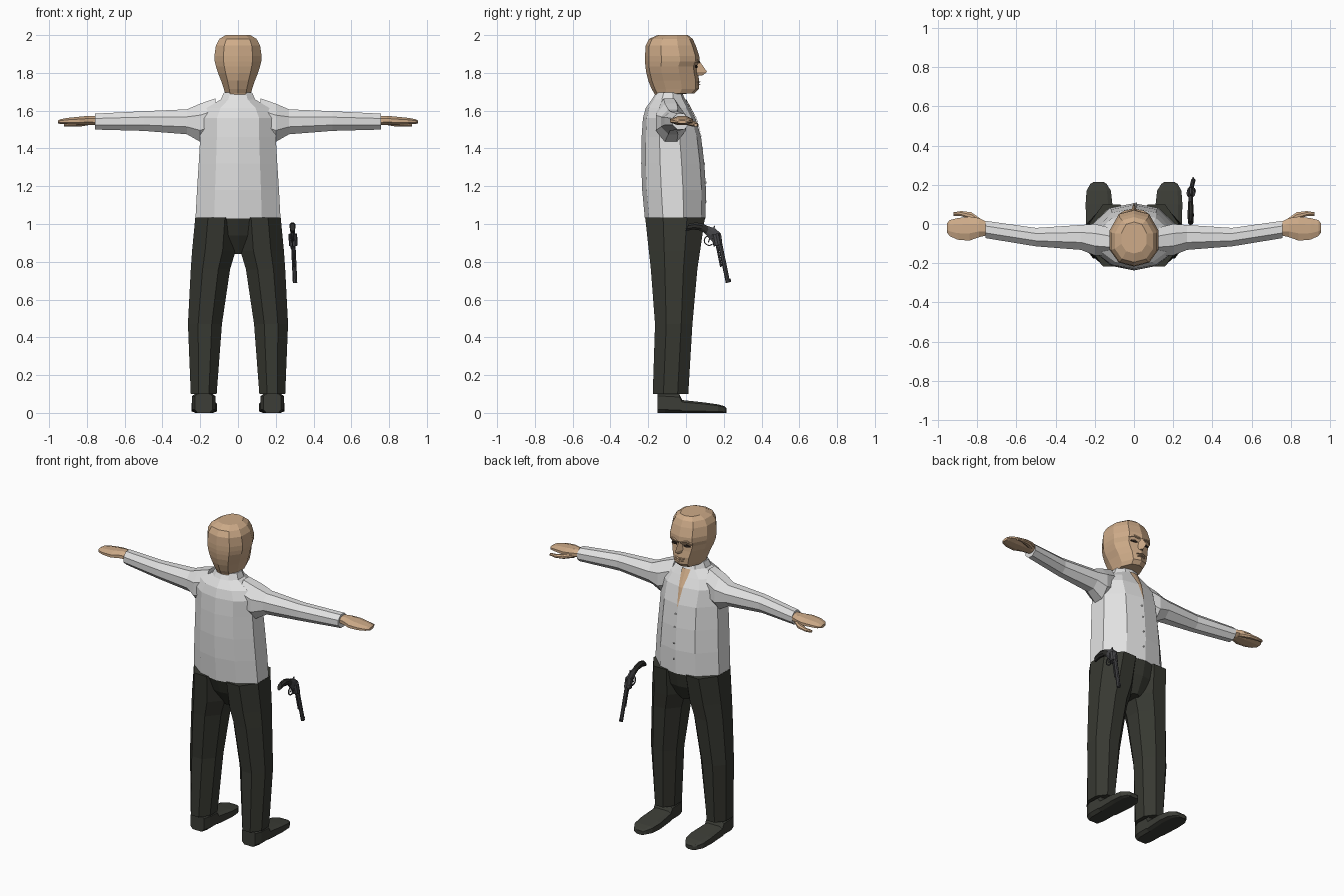
import bpy, bmesh, math
from mathutils import Vector

cube = bpy.data.objects.get("Cube")
if cube:
    bpy.data.objects.remove(cube, do_unlink=True)


def material(name, r, g, b):
    m = bpy.data.materials.new(name)
    m.use_nodes = True
    m.diffuse_color = (r, g, b, 1)
    m.node_tree.nodes["Principled BSDF"].inputs["Base Color"].default_value = (r, g, b, 1)
    return m


SKIN = material("skin", 0.62, 0.41, 0.25)
SHIRT = material("white_shirt", 0.76, 0.76, 0.76)
PANTS = material("dark_trousers", 0.038, 0.04, 0.031)
SHOE = material("dark_shoes", 0.045, 0.047, 0.038)
STEEL = material("gun_steel", 0.06, 0.06, 0.065)
GRIP = material("gun_grip", 0.025, 0.025, 0.023)
DARK = material("eye_dark", 0.03, 0.02, 0.015)


def loft(name, rings, mat, close=True):
    """Skin a row of equal rings with quads and cap both ends."""
    bm = bmesh.new()
    rows = [[bm.verts.new(p) for p in ring] for ring in rings]
    n = len(rows[0])
    for a, b in zip(rows, rows[1:]):
        for i in range(n if close else n - 1):
            j = (i + 1) % n
            bm.faces.new((a[i], a[j], b[j], b[i]))
    if close:
        bm.faces.new(rows[0])
        bm.faces.new(rows[-1])
    bmesh.ops.recalc_face_normals(bm, faces=bm.faces)
    me = bpy.data.meshes.new(name)
    bm.to_mesh(me)
    bm.free()
    me.materials.append(mat)
    ob = bpy.data.objects.new(name, me)
    bpy.context.collection.objects.link(ob)
    return ob


def octagon(a0, a1, b0, b1, c=0.3):
    """Chamfered rectangle as 2D points."""
    da, db = (a1 - a0) * c, (b1 - b0) * c
    return [(a0 + da, b0), (a1 - da, b0), (a1, b0 + db), (a1, b1 - db),
            (a1 - da, b1), (a0 + da, b1), (a0, b1 - db), (a0, b0 + db)]


def body_ring(z, w, back, front, mid=0.56):
    """Ten-sided body section, wide at the sides with a centre ridge."""
    half = [(0, 1), (mid, 0.93), (1, 0.64), (1, 0.3), (mid, 0.07), (0, 0)]
    pts = half + [(-x, t) for x, t in reversed(half[1:-1])]
    return [(x * w, back + t * (front - back), z) for x, t in pts]


def rod(name, p0, p1, r, mat, sides=8, r1=None):
    p0, p1 = Vector(p0), Vector(p1)
    q = (p1 - p0).to_track_quat('Z', 'Y')
    ring = lambda p, r: [p + q @ Vector((r * math.cos(k), r * math.sin(k), 0))
                         for k in [math.tau * (i + 0.5) / sides for i in range(sides)]]
    return loft(name, [ring(p0, r), ring(p1, r if r1 is None else r1)], mat)


# Shirt body, with the open neck strip
loft("shirt_body", [body_ring(*r) for r in [
    (1.03, .225, -.218, .103), (1.18, .217, -.232, .106), (1.32, .208, -.237, .097),
    (1.46, .2, -.235, .08), (1.56, .2, -.228, .05), (1.615, .165, -.213, .02),
    (1.66, .09, -.18, -.005), (1.695, .075, -.16, -.02)]], SHIRT)
loft("open_neck", [[(-w, y - w * .18, z), (0, y, z), (w, y - w * .18, z)] for z, w, y in [
    (1.45, .002, .087), (1.56, .014, .056), (1.615, .024, .026), (1.66, .03, .002)]],
    SKIN, close=False)
for z, y in [(1.12, .106), (1.22, .105), (1.32, .098), (1.4, .088)]:
    rod("shirt_button", (0.012, y - .004, z), (0.012, y + .003, z), .005, SHIRT, 6)

# Hips
loft("trouser_hips", [body_ring(*r) for r in [
    (1.035, .225, -.217, .102), (.94, .19, -.18, .08), (.84, .04, -.12, .03)]], PANTS)

# Head and neck
loft("head", [body_ring(*r, mid=0.62) for r in [
    (1.62, .065, -.15, -.03), (1.688, .066, -.165, -.025), (1.692, .068, -.168, .045),
    (1.715, .075, -.182, .068), (1.76, .09, -.2, .07), (1.8, .106, -.21, .062),
    (1.835, .117, -.215, .058), (1.86, .123, -.217, .072), (1.89, .125, -.217, .07),
    (1.945, .117, -.213, .052), (1.98, .098, -.195, .035), (2.0, .065, -.15, .01)]], SKIN)
loft("nose", [[(-w, .045, z), (0, tip, z), (w, .045, z)] for z, w, tip in [
    (1.86, .01, .073), (1.805, .022, .112), (1.785, .02, .085)]], SKIN)
for part, z, w in [("upper_lip", 1.752, .03), ("lower_lip", 1.738, .025)]:
    loft(part, [[(x, .05, z - .006), (x, y, z), (x, .05, z + .006)]
                for x, y in [(-w, .068), (0, .082), (w, .068)]], SKIN)

for s, side in [(1, "left"), (-1, "right")]:
    # Eye and heavy brow
    loft(side + "_eye", [[(s * x, y - .006, z - h), (s * x, y, z - h),
                          (s * x, y, z + h), (s * x, y - .006, z + h)]
                         for x, y, z, h in [(.024, .06, 1.833, .003), (.042, .058, 1.835, .008),
                                            (.064, .053, 1.833, .003)]], DARK)
    loft(side + "_brow", [[(s * x, y - .012, z - .006), (s * x, y, z - .004),
                           (s * x, y, z + .004), (s * x, y - .012, z + .006)]
                          for x, y, z in [(.015, .075, 1.857), (.05, .068, 1.865),
                                          (.078, .05, 1.856)]], SKIN)

    # Sleeve
    loft(side + "_sleeve", [[(s * x, y, z) for y, z in octagon(*r)] for x, *r in [
        (.12, -.16, -.02, 1.46, 1.665), (.2, -.16, .0, 1.435, 1.637),
        (.27, -.132, -.005, 1.475, 1.607), (.5, -.114, -.02, 1.493, 1.597),
        (.757, -.072, .016, 1.5, 1.584)]], SHIRT)

    # Hand and thumb
    loft(side + "_hand", [[(s * x, y, z) for y, z in octagon(*r)] for x, *r in [
        (.74, -.055, .005, 1.523, 1.572), (.79, -.067, .03, 1.525, 1.573),
        (.84, -.085, .038, 1.525, 1.568), (.9, -.08, .03, 1.528, 1.562),
        (.94, -.062, .02, 1.53, 1.555), (.953, -.045, .005, 1.532, 1.548)]], SKIN)
    loft(side + "_thumb", [[(s * x, y, z) for y, z in octagon(*r)] for x, *r in [
        (.78, -.01, .025, 1.525, 1.555), (.83, .02, .06, 1.517, 1.543),
        (.88, .04, .066, 1.515, 1.535), (.92, .042, .06, 1.517, 1.532)]], SKIN)

    # Trouser leg
    loft(side + "_trouser_leg", [[(s * x, y, z) for x, y in octagon(*r)] for z, *r in [
        (1.035, .002, .226, -.216, .1), (.86, .012, .243, -.197, .075),
        (.76, .042, .25, -.186, .06), (.47, .085, .265, -.164, .034),
        (.1, .113, .25, -.176, .012)]], PANTS)

    # Shoe
    loft(side + "_shoe", [[(s * x, y, z) for x, z in octagon(*r, c=.16)] for y, *r in [
        (-.152, .135, .228, 0, .105), (-.11, .12, .243, 0, .105), (-.035, .12, .243, 0, .1),
        (-.02, .12, .243, 0, .068), (.1, .11, .247, 0, .055), (.17, .118, .242, 0, .045),
        (.205, .14, .222, 0, .035), (.215, .155, .205, 0, .025)]], SHOE)

# Revolver hanging beside the hip, muzzle down
muzzle, breech = Vector((.302, .222, .69)), Vector((.291, .174, .925))
axis = (muzzle - breech).normalized()
lower = Vector((0, -.018, -.004))
rod("gun_barrel", breech, muzzle, .012, STEEL)
rod("gun_ejector", breech + lower, breech + lower + axis * .15, .006, STEEL, 6)
rod("gun_sight", muzzle - axis * .02 + Vector((0, .014, 0)),
    muzzle - axis * .004 + Vector((0, .014, 0)), .005, STEEL, 4)
core = breech + Vector((0, -.014, 0))
rod("gun_cylinder", core - axis * .022, core + axis * .04, .023, STEEL, 10)


def slab_chain(name, path, mat, x=.289):
    """Flat bar with eight-sided sections along a y-z path."""
    return loft(name, [[(x + a, y + b * .5, z + b) for a, b in octagon(-t, t, -h, h)]
                       for y, z, t, h in path], mat)


slab_chain("gun_grip", [(.006, .982, .013, .02), (.045, .99, .016, .019),
                        (.085, .983, .014, .017), (.115, .965, .012, .018)], GRIP)
slab_chain("gun_frame", [(.105, .972, .011, .018), (.14, .948, .012, .028),
                         (.17, .92, .012, .03), (.182, .88, .011, .02)], STEEL)
rod("gun_hammer", (.289, .14, .965), (.289, .152, .99), .008, STEEL, 4, .004)
guard = [Vector((.289, .122 + .026 * math.cos(a), .912 + .026 * math.sin(a)))
         for a in [math.radians(100 + i * 36) for i in range(7)]]
for a, b in zip(guard, guard[1:]):
    rod("gun_trigger_guard", a, b, .004, STEEL, 4)
rod("gun_trigger", (.289, .128, .93), (.289, .118, .903), .004, STEEL, 4)
